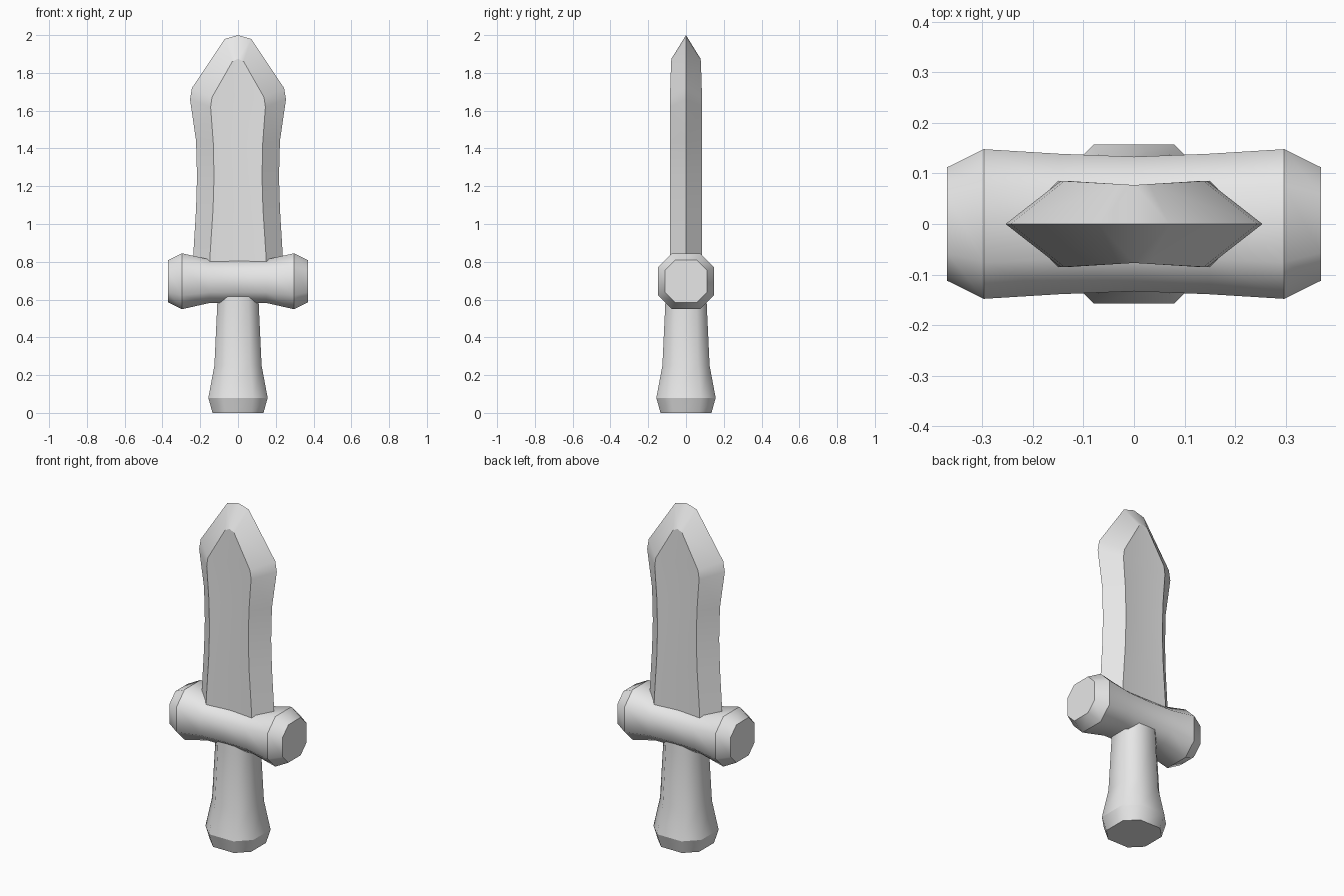
import bpy, bmesh, math
from mathutils import Vector

cube = bpy.data.objects.get("Cube")
if cube:
    bpy.data.objects.remove(cube, do_unlink=True)

grey = bpy.data.materials.new("plain_grey")
grey.use_nodes = True
grey.diffuse_color = (0.8, 0.8, 0.8, 1)
grey.node_tree.nodes["Principled BSDF"].inputs["Base Color"].default_value = (0.8, 0.8, 0.8, 1)


def finish(bm, name):
    bmesh.ops.recalc_face_normals(bm, faces=bm.faces)
    mesh = bpy.data.meshes.new(name)
    bm.to_mesh(mesh)
    bm.free()
    mesh.materials.append(grey)
    obj = bpy.data.objects.new(name, mesh)
    bpy.context.collection.objects.link(obj)
    return obj


def octagon(a, b, k=0.51):
    """Eight-sided outline with half sizes a and b."""
    return [(a, -b * k), (a, b * k), (a * k, b), (-a * k, b),
            (-a, b * k), (-a, -b * k), (-a * k, -b), (a * k, -b)]


def loft(name, rings, place, creases):
    """Skin octagon rings (position, half a, half b); creases are sharp ring indices."""
    bm = bmesh.new()
    loops = [[bm.verts.new(place(t, u, v)) for u, v in octagon(a, b)] for t, a, b in rings]
    for low, high in zip(loops, loops[1:]):
        for i in range(8):
            j = (i + 1) % 8
            bm.faces.new((low[i], low[j], high[j], high[i])).smooth = True
    bm.faces.new(loops[0])
    bm.faces.new(loops[-1])
    for c in creases:
        for i in range(8):
            bm.edges.get((loops[c][i], loops[c][(i + 1) % 8])).smooth = False
    return finish(bm, name)


# Handle with flared pommel
loft("handle",
     [(0, 0.135, 0.135), (0.08, 0.157, 0.157), (0.25, 0.125, 0.125),
      (0.57, 0.11, 0.11), (0.7, 0.107, 0.107)],
     lambda t, u, v: Vector((u, v, t)), (0, 1))

# Crossguard, narrow in the middle with bevelled ends
half = [(0.37, 0.112, 0.112), (0.297, 0.148, 0.148), (0.15, 0.139, 0.115)]
guard_rings = [(-x, a, b) for x, a, b in half] + [(0, 0.133, 0.115)] + half[::-1]
loft("crossguard", guard_rings,
     lambda t, u, v: Vector((t, u, v + 0.697)), (0, 1, 5, 6))

# Blade: rows of (edge x, edge z, flat x, flat z), mirrored into four quarters
rows = [(0.245, 0.7, 0.155, 0.7), (0.236, 0.85, 0.147, 0.85),
        (0.222, 1.08, 0.132, 1.08), (0.217, 1.25, 0.127, 1.25),
        (0.222, 1.44, 0.131, 1.43), (0.254, 1.66, 0.145, 1.62),
        (0.244, 1.72, 0.138, 1.67), (0.07, 1.98, 0.03, 1.86),
        (0, 2.0, 0, 1.875)]
bm = bmesh.new()
for sx in (-1, 1):
    for sy in (-1, 1):
        grid = []
        for ex, ez, fx, fz in rows:
            depth = 0.077 + 0.008 * min(1, fx / 0.127)
            grid.append([Vector((sx * ex, 0, ez)), Vector((sx * fx, sy * depth, fz)),
                         Vector((0, sy * 0.077, fz))])
        for low, high in zip(grid, grid[1:]):
            for c in range(2):
                corners = [low[c], low[c + 1], high[c + 1], high[c]]
                if corners[1] != corners[2] and corners[2] == corners[3]:
                    corners.pop()
                bm.faces.new([bm.verts.new(p) for p in corners])
bmesh.ops.remove_doubles(bm, verts=bm.verts, dist=0.0005)
bmesh.ops.holes_fill(bm, edges=[e for e in bm.edges if e.is_boundary], sides=0)
blade = finish(bm, "blade")

# Smooth blade shading with crisp ridges
bpy.ops.object.select_all(action="DESELECT")
blade.select_set(True)
bpy.context.view_layer.objects.active = blade
bpy.ops.object.shade_smooth_by_angle(angle=math.radians(29))
